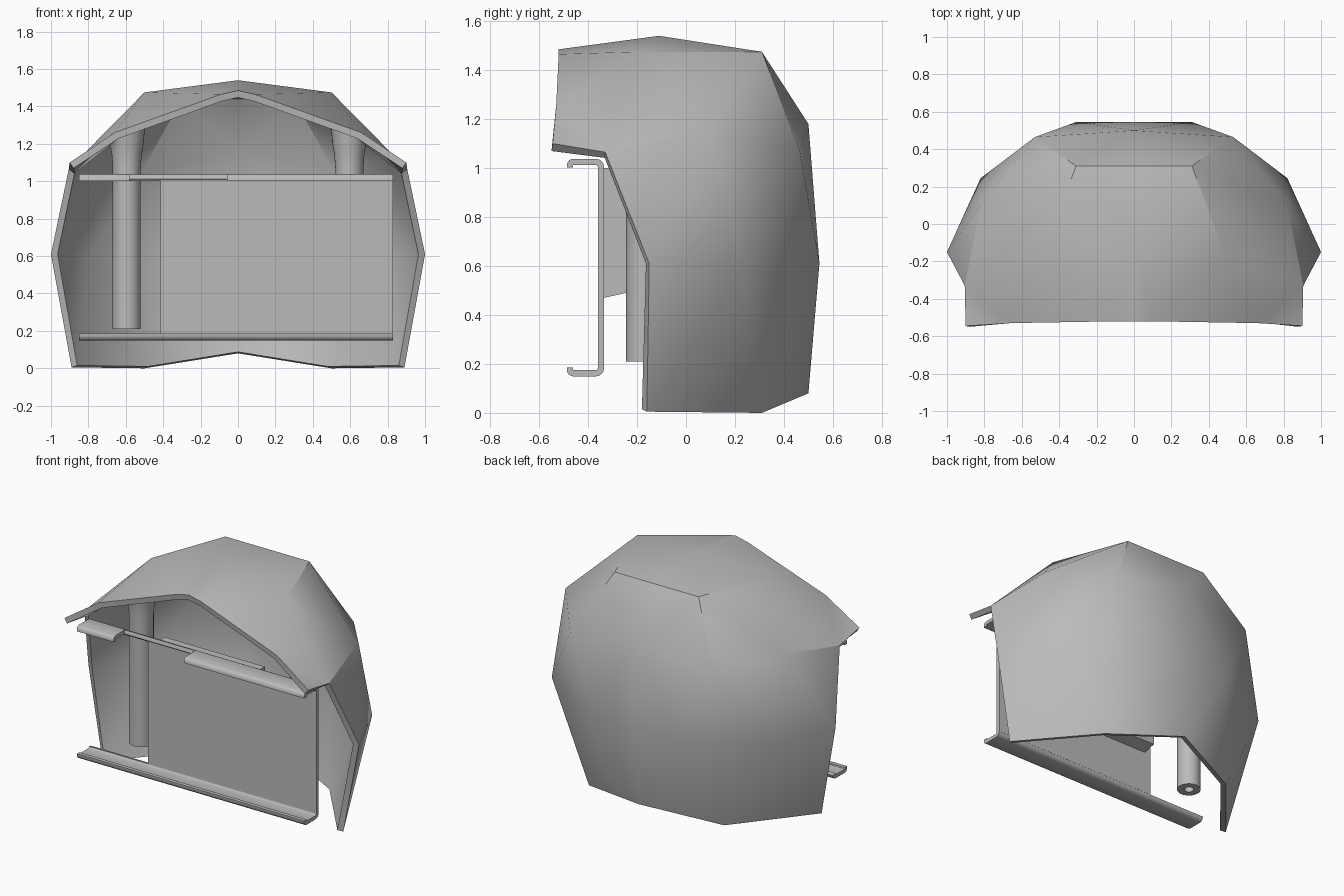
import bpy, bmesh, math
from mathutils import Vector

if "Cube" in bpy.data.objects:
    bpy.data.objects.remove(bpy.data.objects["Cube"], do_unlink=True)

# One plain grey for everything
grey = bpy.data.materials.new("plain_grey")
grey.use_nodes = True
grey.diffuse_color = (0.5, 0.5, 0.5, 1)
grey.node_tree.nodes["Principled BSDF"].inputs["Base Color"].default_value = (0.5, 0.5, 0.5, 1)


def make_object(name, bm):
    mesh = bpy.data.meshes.new(name)
    bm.to_mesh(mesh)
    bm.free()
    mesh.materials.append(grey)
    obj = bpy.data.objects.new(name, mesh)
    bpy.context.collection.objects.link(obj)
    return obj


def finish(obj, angle=30):
    bpy.ops.object.select_all(action='DESELECT')
    obj.select_set(True)
    bpy.context.view_layer.objects.active = obj
    for mod in list(obj.modifiers):
        bpy.ops.object.modifier_apply(modifier=mod.name)
    bpy.ops.object.shade_smooth_by_angle(angle=math.radians(angle))


# Faceted shell: corner points of the left half
bm = bmesh.new()
crown = bm.verts.new((0, -.11, 1.54))
crown_side = bm.verts.new((.5, -.2, 1.475))
ridge = bm.verts.new((.31, .31, 1.475))
ridge_mid = bm.verts.new((0, .31, 1.475))
back_hub = bm.verts.new((0, .5, 1.18))
back_corner = bm.verts.new((.53, .465, 1.07))
shoulder = bm.verts.new((.82, .1, 1.15))
side_back = bm.verts.new((.82, .245, .61))
back = bm.verts.new((.31, .545, .61))
back_mid = bm.verts.new((0, .545, .61))
side = bm.verts.new((1, -.15, .61))
notch = bm.verts.new((.905, -.33, 1.065))
brow_mid = bm.verts.new((0, -.52, 1.485))
brow = bm.verts.new((.09, -.52, 1.465))
brow_bend = bm.verts.new((.66, -.53, 1.26))
brow_tip = bm.verts.new((.9, -.545, 1.1))
hem_mid = bm.verts.new((0, .5, .08))
hem_back = bm.verts.new((.5, .31, 0))
hem_front = bm.verts.new((.89, -.16, .005))

facets = [
    # roof and visor
    (crown, crown_side, ridge), (crown, ridge, ridge_mid),
    (crown, brow, crown_side), (crown, brow_mid, brow),
    (crown_side, brow, brow_bend), (crown_side, brow_bend, notch),
    (notch, brow_bend, brow_tip),
    # back
    (ridge_mid, ridge, back_hub), (back_hub, ridge, back_corner),
    (back_hub, back_corner, back), (back_hub, back, back_mid),
    (back_mid, back, hem_mid), (back, hem_back, hem_mid),
    # side
    (ridge, crown_side, shoulder), (ridge, shoulder, back_corner),
    (back_corner, shoulder, side_back), (back_corner, side_back, back),
    (shoulder, side, side_back), (shoulder, notch, side),
    (shoulder, crown_side, notch), (back, side_back, hem_back),
    (side_back, hem_front, hem_back), (side_back, side, hem_front),
]
centre = Vector((0, -.15, .61))
for facet in facets:
    face = bm.faces.new(facet)
    face.normal_update()
    if face.normal.dot(face.calc_center_median() - centre) < 0:
        face.normal_flip()
shell = make_object("shell", bm)
mirror = shell.modifiers.new("mirror", 'MIRROR')
mirror.use_clip = True
wall = shell.modifiers.new("wall", 'SOLIDIFY')
wall.thickness = .037
wall.offset = -1
wall.use_even_offset = True
finish(shell)


# Bent sheet metal: a side profile swept along x
def sheet(name, path, x0, x1, thick=.025):
    bm = bmesh.new()
    rows = [[bm.verts.new((x, y, z)) for x in (x0, x1)] for y, z in path]
    for a, b in zip(rows, rows[1:]):
        bm.faces.new((a[0], a[1], b[1], b[0]))
    obj = make_object(name, bm)
    solid = obj.modifiers.new("gauge", 'SOLIDIFY')
    solid.thickness = thick
    solid.offset = 0
    solid.use_even_offset = True
    finish(obj, 50)


LEFT_END, RIGHT_END, PANEL_EDGE = -.85, .83, -.415
hook = [(-.474, .185), (-.474, .173), (-.469, .165), (-.461, .162),
        (-.368, .162), (-.357, .165), (-.35, .172), (-.347, .183)]
top_hook = [(y, 1.187 - z) for y, z in hook]
sheet("bottom_rail", hook, LEFT_END, RIGHT_END)
sheet("top_rail_short", top_hook, LEFT_END, -.58)
sheet("top_rail_long", top_hook, -.06, RIGHT_END)
sheet("top_rail_bridge", top_hook[4:], -.58, -.06)
sheet("front_panel", [(-.347, .18), (-.347, 1.007)], PANEL_EDGE, RIGHT_END)

# Shallow block behind the panel, with a sloping underside
bm = bmesh.new()
outline = [(-.335, .47), (-.245, .49), (-.245, 1), (-.335, 1)]
base = bm.faces.new([bm.verts.new((-.37, y, z)) for y, z in outline])
grown = bmesh.ops.extrude_face_region(bm, geom=[base])["geom"]
bmesh.ops.translate(bm, vec=(.74, 0, 0),
                    verts=[v for v in grown if isinstance(v, bmesh.types.BMVert)])
bmesh.ops.recalc_face_normals(bm, faces=bm.faces)
finish(make_object("panel_block", bm))


# Hollow hanging tubes that flare into the roof
def tube(name, x):
    profile = [(.03, .6), (.03, .21), (.075, .21), (.075, 1.07),
               (.08, 1.14), (.09, 1.2), (.105, 1.29)]
    sides = 32
    bm = bmesh.new()
    rings = []
    for r, z in profile:
        ring = []
        for i in range(sides):
            a = math.tau * i / sides
            px = x + r * math.cos(a)
            lean = (abs(px) - abs(x)) if r > .1 else 0
            ring.append(bm.verts.new((px, -.17 + r * math.sin(a), z - lean * .8)))
        rings.append(ring)
    for a, b in zip(rings, rings[1:]):
        for i in range(sides):
            j = (i + 1) % sides
            bm.faces.new((a[i], a[j], b[j], b[i]))
    bm.faces.new(rings[0])
    bm.faces.new(rings[-1])
    bmesh.ops.recalc_face_normals(bm, faces=bm.faces)
    finish(make_object(name, bm))


tube("right_tube", -.595)
tube("left_tube", .595)
